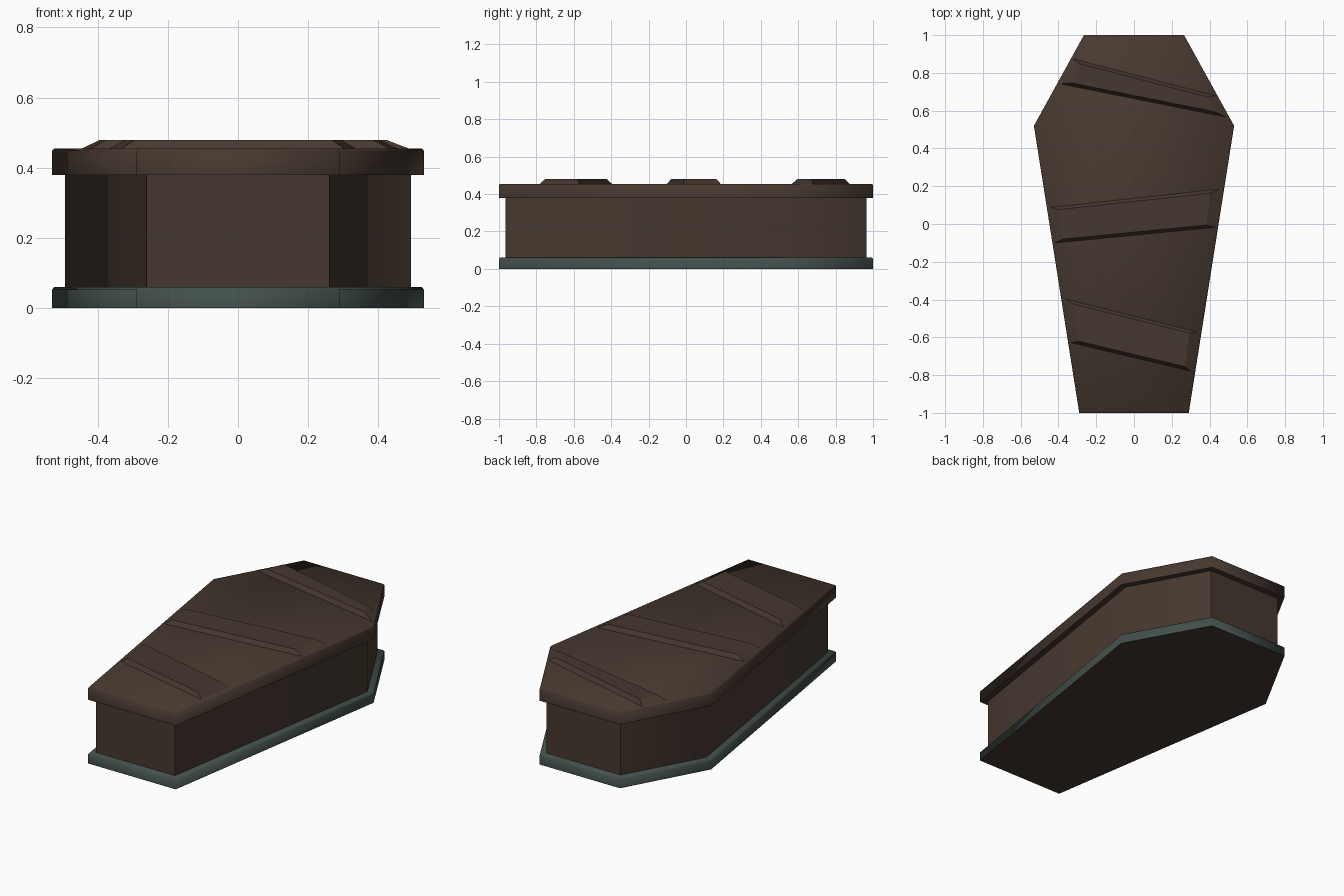
import bpy, bmesh, math
from mathutils import Vector

if "Cube" in bpy.data.objects:
    bpy.data.objects.remove(bpy.data.objects["Cube"])


def material(name, rgb):
    m = bpy.data.materials.new(name)
    m.diffuse_color = (*rgb, 1)
    m.use_nodes = True
    m.node_tree.nodes["Principled BSDF"].inputs["Base Color"].default_value = m.diffuse_color
    return m


wood = material("dark_wood", (0.062, 0.040, 0.029))
green = material("aged_green", (0.055, 0.080, 0.071))

# Half outline of the coffin, mirrored into a counter-clockwise hexagon
HALF = [(0.29, -1.0), (0.53, 0.52), (0.265, 1.0)]
OUTLINE = [Vector(p) for p in HALF] + [Vector((-x, y)) for x, y in reversed(HALF)]


def inset(points, d):
    """Move every edge of a counter-clockwise polygon inwards by d."""
    out = []
    for i, p in enumerate(points):
        a = (p - points[i - 1]).normalized()
        b = (points[(i + 1) % len(points)] - p).normalized()
        na, nb = Vector((-a.y, a.x)), Vector((-b.y, b.x))
        out.append(p + (na + nb) * d / (1 + na.dot(nb)))
    return out


def loft(name, rings, mats, smooth=None):
    """Closed solid through a stack of (points, z) rings."""
    bm = bmesh.new()
    loops = [[bm.verts.new((p.x, p.y, z)) for p in pts] for pts, z in rings]
    n = len(loops[0])
    for lo, hi in zip(loops, loops[1:]):
        for i in range(n):
            j = (i + 1) % n
            bm.faces.new((lo[i], lo[j], hi[j], hi[i]))
    bm.faces.new(loops[-1])
    bottom = bm.faces.new(loops[0][::-1])
    bottom.material_index = len(mats) - 1
    bm.normal_update()
    me = bpy.data.meshes.new(name)
    bm.to_mesh(me)
    bm.free()
    for m in mats:
        me.materials.append(m)
    ob = bpy.data.objects.new(name, me)
    bpy.context.collection.objects.link(ob)
    if smooth:
        bpy.ops.object.select_all(action='DESELECT')
        ob.select_set(True)
        bpy.context.view_layer.objects.active = ob
        bpy.ops.object.shade_smooth_by_angle(angle=math.radians(smooth))
    return ob


# Base rim, body and lid share the outline
body_line = inset(OUTLINE, 0.035)
edge_line = inset(OUTLINE, 0.006)
loft("base_rim", [(OUTLINE, 0), (OUTLINE, 0.053), (edge_line, 0.06)], [green, wood], 85)
loft("body", [(body_line, 0.05), (body_line, 0.39)], [wood], 42)
loft("lid", [(OUTLINE, 0.38), (OUTLINE, 0.448), (edge_line, 0.455)], [wood], 85)

# Slanted raised boards on the lid, with sloping edges and ends
BOARDS = {
    "head_board": [(-0.40, 0.74), (0.50, 0.56), (0.44, 0.68), (-0.33, 0.88)],
    "middle_board": [(-0.43, -0.105), (0.44, -0.02), (0.465, 0.19), (-0.455, 0.09)],
    "foot_board": [(-0.34, -0.63), (0.31, -0.785), (0.345, -0.57), (-0.375, -0.39)],
}
for name, corners in BOARDS.items():
    foot = [Vector(c) for c in corners]
    mid = sum(foot, Vector((0, 0))) / 4
    top = [Vector((p.x * 0.91, p.y)) for p in inset(foot, 0.02)]
    # keep the top edges on the slant after pulling the ends in
    for i, j in ((0, 1), (3, 2)):
        d = inset(foot, 0.02)
        slope = (d[j].y - d[i].y) / (d[j].x - d[i].x)
        for k in (i, j):
            top[k].y = d[k].y + slope * (top[k].x - d[k].x)
    loft(name, [(foot, 0.45), (top, 0.48)], [wood])
